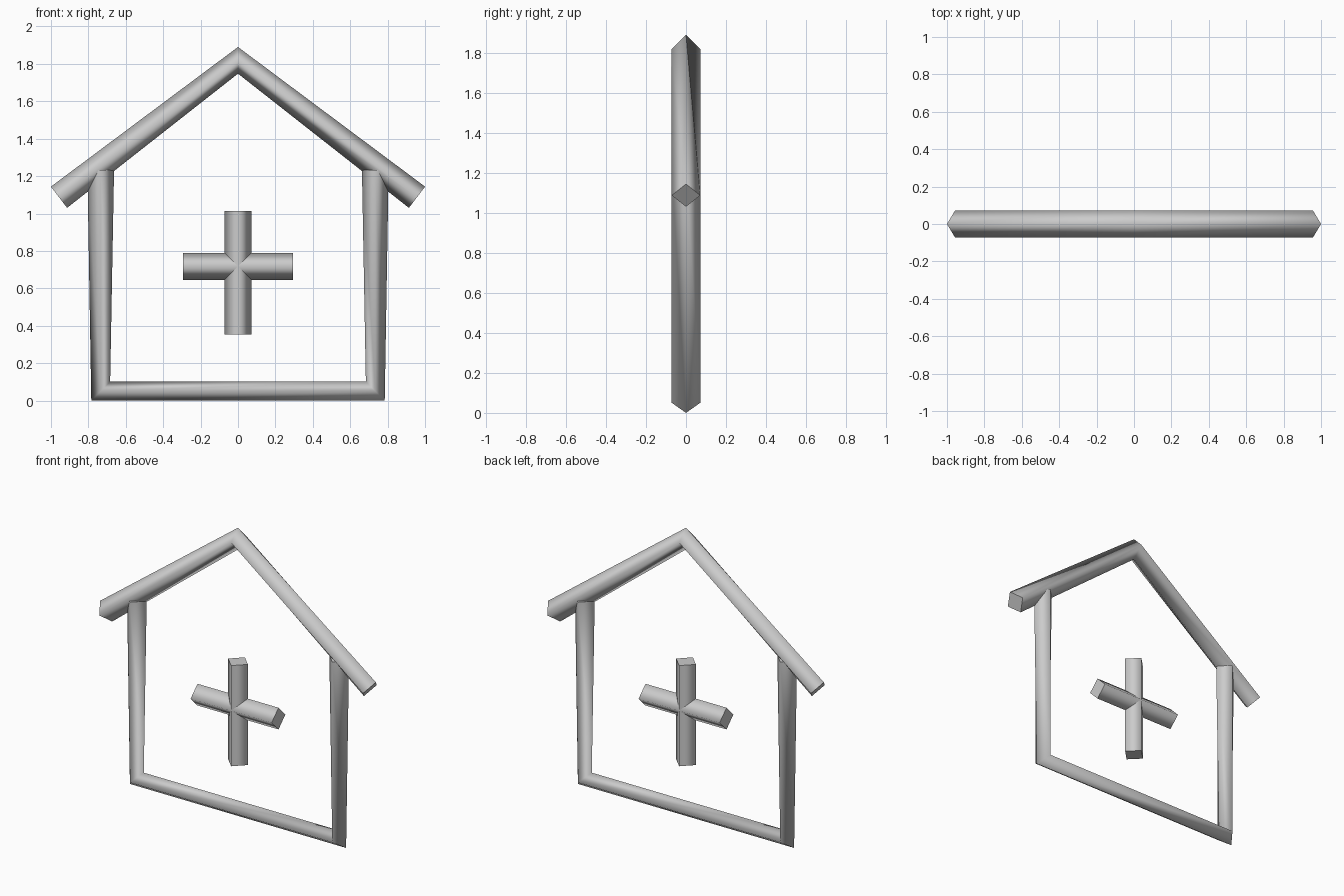
import bpy, bmesh
from mathutils import Vector

if "Cube" in bpy.data.objects:
    bpy.data.objects.remove(bpy.data.objects["Cube"])

R = 0.0713  # half diagonal of the square bar section

grey = bpy.data.materials.new("light grey")
grey.diffuse_color = (0.6, 0.6, 0.6, 1)
grey.use_nodes = True
grey.node_tree.nodes["Principled BSDF"].inputs["Base Color"].default_value = grey.diffuse_color


def bar(name, path):
    """Sweep a diamond section along an (x, z) path, smooth with crisp end caps."""
    pts = [Vector((x, 0, z)) for x, z in path]
    depth = Vector((0, R, 0))
    bm = bmesh.new()
    rings = []
    for i, p in enumerate(pts):
        t = Vector()
        if i > 0:
            t += (p - pts[i - 1]).normalized()
        if i < len(pts) - 1:
            t += (pts[i + 1] - p).normalized()
        t.normalize()
        side = Vector((-t.z, 0, t.x)) * R   # unmitred offset along the bisector
        rings.append([bm.verts.new(p + o) for o in (side, depth, -side, -depth)])
    for a, b in zip(rings, rings[1:]):
        for k in range(4):
            n = (k + 1) % 4
            bm.faces.new((a[k], a[n], b[n], b[k]))
    caps = [bm.faces.new(rings[0]), bm.faces.new(rings[-1])]
    bmesh.ops.recalc_face_normals(bm, faces=bm.faces[:])
    for f in bm.faces:
        f.smooth = f not in caps
    for f in caps:
        for e in f.edges:
            e.smooth = False
    me = bpy.data.meshes.new(name)
    bm.to_mesh(me)
    bm.free()
    me.materials.append(grey)
    ob = bpy.data.objects.new(name, me)
    bpy.context.collection.objects.link(ob)
    return ob


# Gabled roof
bar("roof", [(-0.957, 1.087), (0, 1.819), (0.957, 1.087)])
# Walls and floor as one bent bar
bar("walls_and_floor", [(-0.734, 1.232), (-0.734, 0.0504),
                        (0.734, 0.0504), (0.734, 1.232)])
# Cross-shaped window bars
bar("window_upright", [(0, 0.353), (0, 1.013)])
bar("window_crossbar", [(-0.294, 0.717), (0.294, 0.717)])
